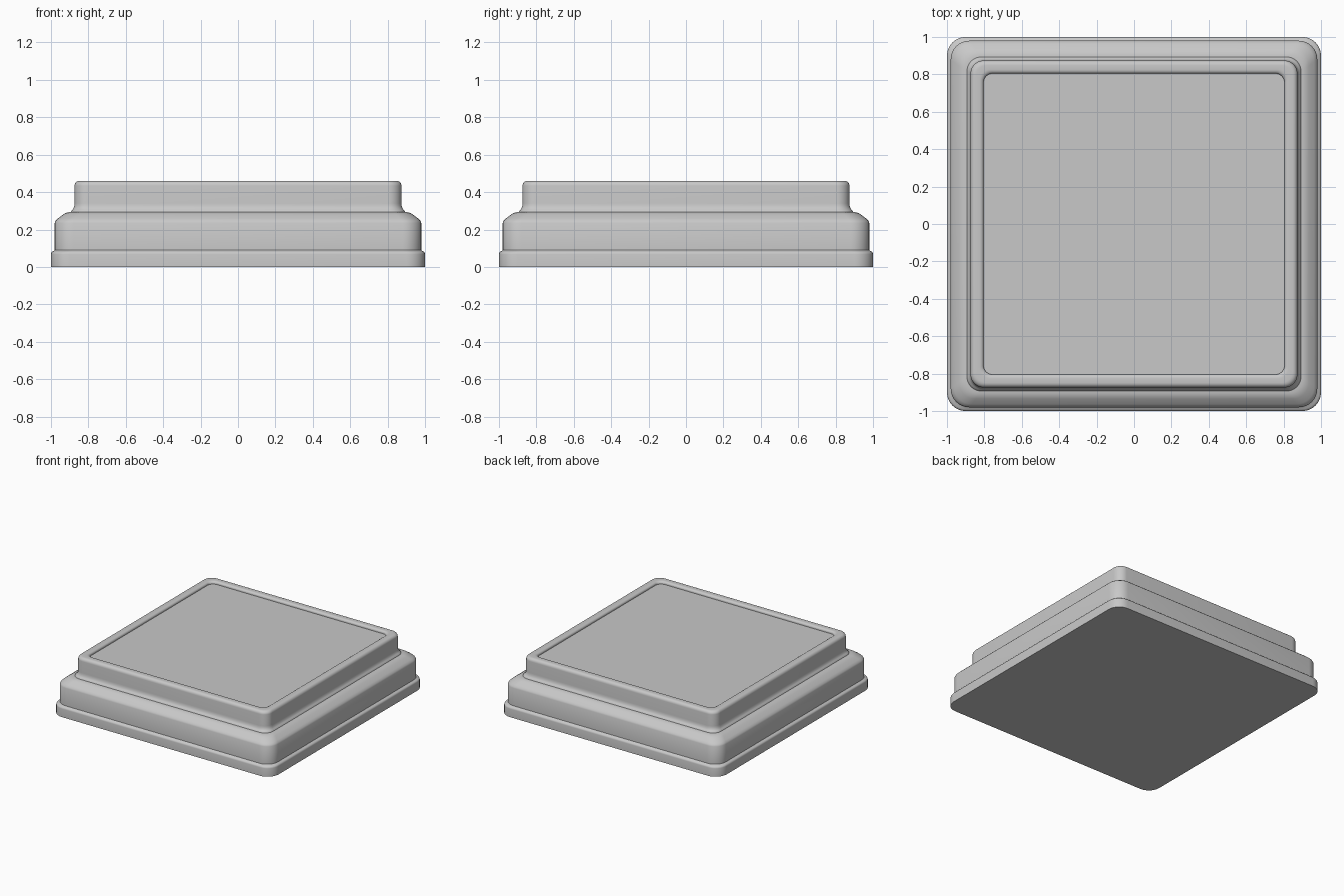
import bpy
import bmesh
import math

cube = bpy.data.objects.get("Cube")
if cube:
    bpy.data.objects.remove(cube, do_unlink=True)

# One plain grey for the whole piece
grey = bpy.data.materials.new("light grey")
grey.use_nodes = True
colour = (0.58, 0.58, 0.58, 1.0)
grey.diffuse_color = colour
grey.node_tree.nodes["Principled BSDF"].inputs["Base Color"].default_value = colour

CORNER_STEPS = 8


def arc(cx, cz, rx, rz, start, end, steps=5):
    """Points of an elliptical arc in the moulding profile."""
    angles = [math.radians(start + (end - start) * i / steps) for i in range(steps + 1)]
    return [(cx + rx * math.cos(a), cz + rz * math.sin(a)) for a in angles]


def rounded_square(bm, half, z, radius):
    """Ring of vertices around a square with rounded corners."""
    ring = []
    c = half - radius
    for quarter, (sx, sy) in enumerate([(1, 1), (-1, 1), (-1, -1), (1, -1)]):
        for i in range(CORNER_STEPS + 1):
            a = math.pi / 2 * (quarter + i / CORNER_STEPS)
            ring.append(bm.verts.new((sx * c + radius * math.cos(a),
                                      sy * c + radius * math.sin(a), z)))
    return ring


def moulded_block(name, profile, radius_at):
    """Loft rounded squares along a (half width, height) profile and cap both ends."""
    bm = bmesh.new()
    rings = [rounded_square(bm, h, z, radius_at(h)) for h, z in profile]
    for low, high in zip(rings, rings[1:]):
        n = len(low)
        for i in range(n):
            j = (i + 1) % n
            bm.faces.new((low[i], low[j], high[j], high[i]))
    bm.faces.new(rings[0][::-1])
    bm.faces.new(rings[-1])
    mesh = bpy.data.meshes.new(name)
    bm.to_mesh(mesh)
    bm.free()
    mesh.materials.append(grey)
    obj = bpy.data.objects.new(name, mesh)
    bpy.context.collection.objects.link(obj)
    bpy.ops.object.select_all(action="DESELECT")
    obj.select_set(True)
    bpy.context.view_layer.objects.active = obj
    bpy.ops.object.shade_smooth_by_angle(angle=math.radians(35))
    return obj


profile = [(1.0, 0.0), (1.0, 0.068)]
# Foot lip rolling in to the lower wall
profile += arc(0.98, 0.068, 0.02, 0.018, 20, 75, 3) + [(0.98, 0.09)]
# Lower wall with its softened shoulder
profile += [(0.98, 0.235), (0.975, 0.247), (0.963, 0.259),
            (0.935, 0.28), (0.922, 0.288), (0.905, 0.293), (0.893, 0.294)]
# Cove up to the raised tier
profile += arc(0.9, 0.34, 0.026, 0.042, 250, 180, 4)
# Raised tier, rounded rim and shallow tray
profile += arc(0.849, 0.434, 0.025, 0.026, 0, 90)
profile += arc(0.826, 0.444, 0.021, 0.016, 90, 180)
profile += [(0.805, 0.438)]

# Corner radius shrinks from the foot to the tray
moulded_block("stepped_plinth", profile,
              lambda half: 0.05 + 0.05 * min(1.0, max(0.0, (half - 0.805) / 0.17)))
